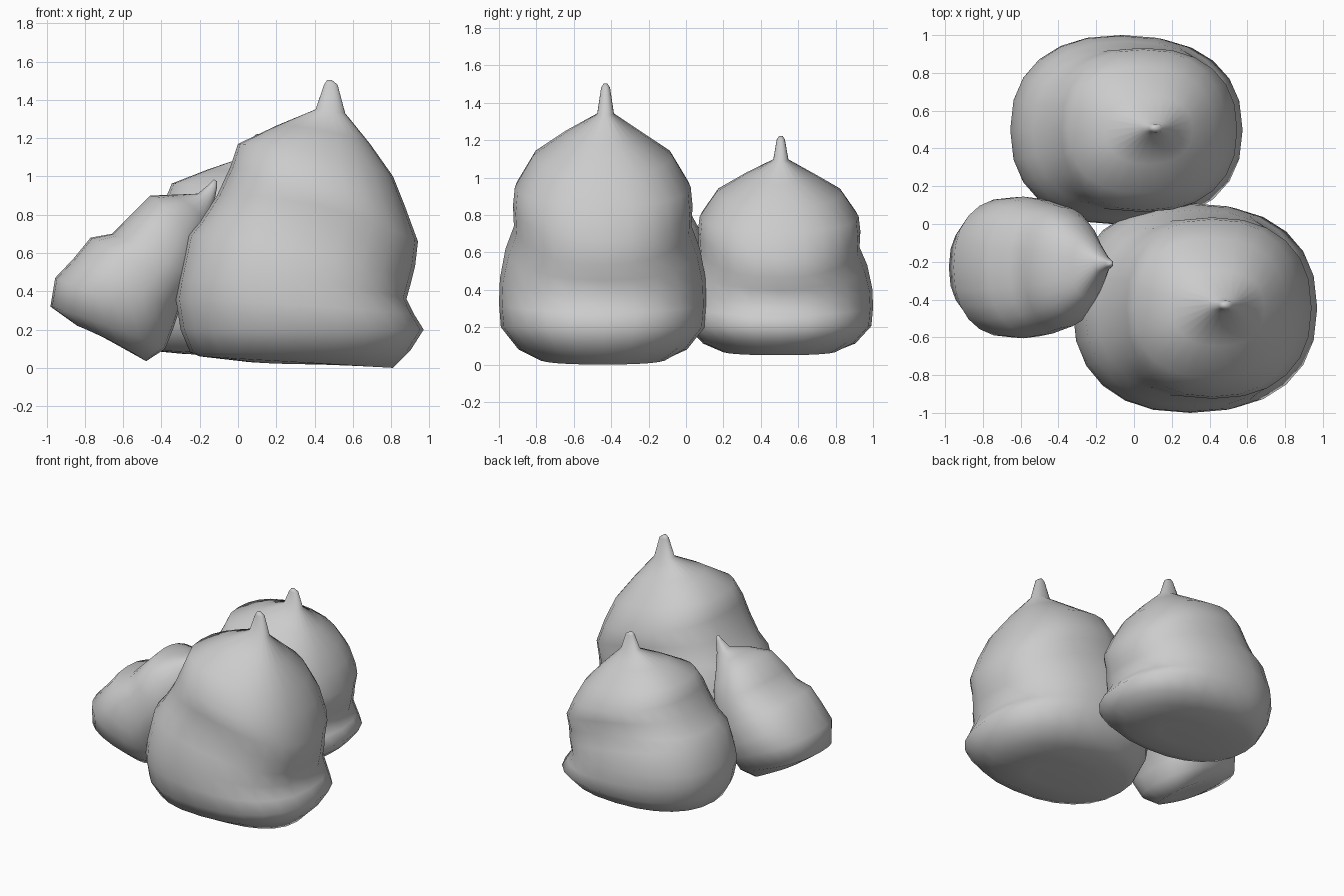
import bpy, bmesh, math

SIDES = 24
SQUARE = 0.86   # below 1 makes the rings slightly boxy


def soft(v):
    return math.copysign(abs(v) ** SQUARE, v)


def blob(name, rings, yc, ytip, place=lambda x, y, z: (x, y, z)):
    """Loft tilted rings: (left x, left z, right x, right z, mid z, half width in y)."""
    bm = bmesh.new()
    loops = []
    for k, (xl, zl, xr, zr, zm, hw) in enumerate(rings):
        y0 = ytip if k < 3 else yc
        loop = []
        for i in range(SIDES):
            a = 2 * math.pi * i / SIDES
            c, s = soft(math.cos(a)), soft(math.sin(a))
            x = (xl + xr) / 2 + (xr - xl) / 2 * c
            z = zm + (zr - zl) / 2 * c + ((zl + zr) / 2 - zm) * c * c
            loop.append(bm.verts.new(place(x, y0 + hw * s, z)))
        loops.append(loop)
    for a, b in zip(loops, loops[1:]):
        for i in range(SIDES):
            j = (i + 1) % SIDES
            bm.faces.new((a[i], b[i], b[j], a[j]))
    bm.faces.new(loops[0])
    bm.faces.new(loops[-1][::-1])
    bmesh.ops.recalc_face_normals(bm, faces=bm.faces)
    me = bpy.data.meshes.new(name)
    bm.to_mesh(me)
    bm.free()
    ob = bpy.data.objects.new(name, me)
    bpy.context.collection.objects.link(ob)
    for p in me.polygons:
        p.use_smooth = True
    return ob


# Profile of the large dollop, from tip to base
large = [
    (.465, 1.503, .49, 1.503, 1.503, .010),
    (.450, 1.48, .52, 1.48, 1.48, .024),
    (.405, 1.35, .56, 1.33, 1.34, .045),
    (.20, 1.265, .69, 1.17, 1.24, .20),
    (0.0, 1.17, .81, 1.00, 1.12, .37),
    (-.04, 1.05, .87, .85, .95, .47),
    (-.11, .90, .94, .66, .85, .48),
    (-.20, .76, .925, .53, .74, .475),
    (-.26, .69, .905, .45, .62, .52),
    (-.31, .45, .88, .36, .46, .55),
    (-.325, .36, .92, .28, .33, .555),
    (-.30, .20, .97, .20, .20, .545),
    (-.25, .08, .90, .09, .08, .45),
    (-.20, .06, .81, 0.0, .03, .34),
    (.06, .03, .50, .02, .02, .18),
]

# Profile of the small leaning dollop
small = [
    (-.125, .985, -.11, .975, .98, .008),
    (-.15, .96, -.11, .94, .95, .02),
    (-.21, .91, -.125, .86, .89, .045),
    (-.33, .905, -.15, .74, .84, .16),
    (-.46, .90, -.17, .62, .77, .26),
    (-.58, .78, -.19, .52, .67, .32),
    (-.66, .70, -.21, .44, .59, .335),
    (-.77, .68, -.25, .38, .53, .36),
    (-.86, .57, -.31, .29, .43, .375),
    (-.955, .47, -.34, .20, .34, .37),
    (-.98, .32, -.38, .10, .22, .31),
    (-.84, .22, -.48, .035, .14, .20),
    (-.74, .18, -.56, .08, .13, .10),
]

blob("large_dollop", large, -.445, -.43)
# Back dollop repeats the large one, squashed and moved
blob("back_dollop", large, -.445, -.435,
     lambda x, y, z: ((x - .47) * .95 + .10, (y + .445) * .905 + .498, z * .78 + .05))
blob("small_dollop", small, -.23, -.21)
